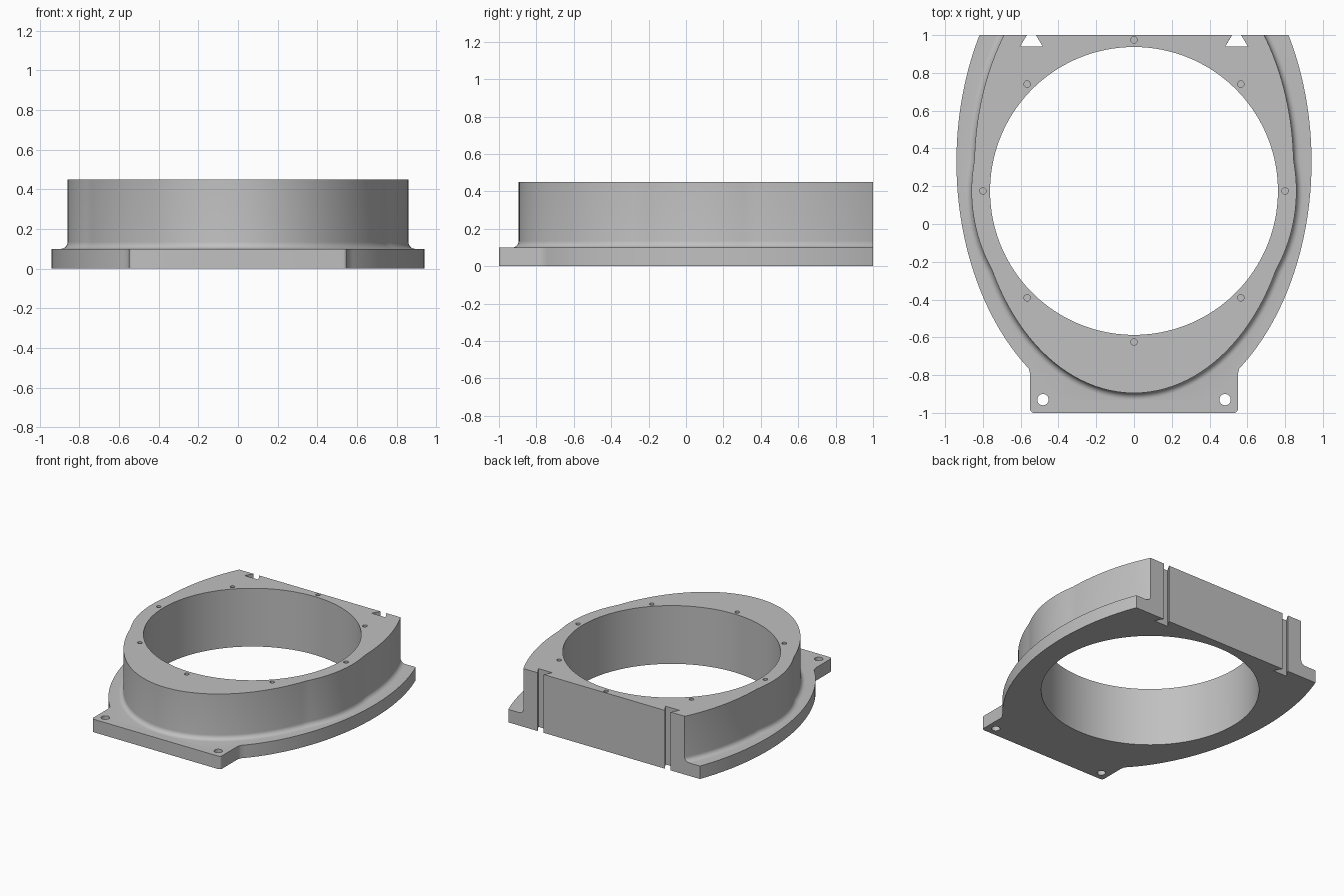
import bpy, bmesh, math
from math import cos, sin, pi, sqrt

if "Cube" in bpy.data.objects:
    bpy.data.objects.remove(bpy.data.objects["Cube"])

BASE_H, TOP, FILLET = 0.10, 0.45, 0.035
BORE_Y = 0.175

grey = bpy.data.materials.new("light_grey")
grey.diffuse_color = (0.53, 0.53, 0.53, 1)
grey.use_nodes = True
grey.node_tree.nodes["Principled BSDF"].inputs["Base Color"].default_value = grey.diffuse_color


def add_loft(bm, rings):
    """Skin a stack of equal-length rings and cap both ends."""
    loops = [[bm.verts.new(p) for p in ring] for ring in rings]
    n = len(loops[0])
    for a, b in zip(loops, loops[1:]):
        for i in range(n):
            j = (i + 1) % n
            bm.faces.new((a[i], a[j], b[j], b[i]))
    bm.faces.new(loops[0][::-1])
    bm.faces.new(loops[-1])


def add_prism(bm, pts, z0, z1):
    add_loft(bm, [[(x, y, z) for x, y in pts] for z in (z0, z1)])


def circle(cx, cy, r, n):
    return [(cx + r * cos(2 * pi * i / n), cy + r * sin(2 * pi * i / n)) for i in range(n)]


def make_object(name, bm):
    bmesh.ops.recalc_face_normals(bm, faces=bm.faces)
    me = bpy.data.meshes.new(name)
    bm.to_mesh(me)
    bm.free()
    me.materials.append(grey)
    ob = bpy.data.objects.new(name, me)
    bpy.context.collection.objects.link(ob)
    return ob


def boolean(target, helper, operation):
    mod = target.modifiers.new("boolean", 'BOOLEAN')
    mod.operation, mod.solver, mod.object = operation, 'EXACT', helper
    bpy.ops.object.select_all(action='DESELECT')
    bpy.context.view_layer.objects.active = target
    target.select_set(True)
    bpy.ops.object.modifier_apply(modifier=mod.name)
    bpy.data.objects.remove(helper, do_unlink=True)


# Mounting flange: elliptical plate with a square tab at the front
right = []
y_start, y_end = 1.2, -0.765
t0, t1 = math.asin((y_start - 0.33) / 1.36), math.asin((y_end - 0.33) / 1.36)
for i in range(61):
    t = t0 + (t1 - t0) * i / 60
    right.append((0.94 * cos(t), 0.33 + 1.36 * sin(t)))
right += [(0.554, -0.777), (0.55, -0.795)]
for i in range(6):
    t = -i * pi / 10
    right.append((0.53 + 0.02 * cos(t), -0.98 + 0.02 * sin(t)))
outline = right + [(-x, y) for x, y in reversed(right)]
bm = bmesh.new()
add_prism(bm, outline, 0, BASE_H)
body = make_object("speaker_mount_ring", bm)


# Raised wall: union of an ellipse and a circle, flared into the flange
def wall_ring(offset, z, n=160):
    a, b, dy = 0.845 + offset, 1.2 + offset, BORE_Y - 0.305
    pts = []
    for i in range(n):
        c, s = cos(2 * pi * i / n), sin(2 * pi * i / n)
        qa = (c / a) ** 2 + (s / b) ** 2
        qb = 2 * s * dy / b ** 2
        qc = (dy / b) ** 2 - 1
        r = max((-qb + sqrt(qb * qb - 4 * qa * qc)) / (2 * qa), 0.86 + offset)
        pts.append((r * c, BORE_Y + r * s, z))
    return pts


rings = [wall_ring(FILLET, 0.05)]
for i in range(7):
    t = i * pi / 12
    rings.append(wall_ring(FILLET * (1 - sin(t)), BASE_H + FILLET * (1 - cos(t))))
rings.append(wall_ring(0, TOP))
bm = bmesh.new()
add_loft(bm, rings)
boolean(body, make_object("raised_wall", bm), 'UNION')

# Flat back
bm = bmesh.new()
add_prism(bm, [(-2, 1), (2, 1), (2, 3), (-2, 3)], -1, 1)
boolean(body, make_object("back_trim", bm), 'DIFFERENCE')

# Bore, blind screw holes, tab holes and dovetail slots
bm = bmesh.new()
add_prism(bm, circle(0, BORE_Y, 0.762, 160), -0.1, 0.6)
for x, y in circle(0, BORE_Y, 0.80, 8):
    add_prism(bm, circle(x, y, 0.017, 16), 0.30, 0.6)
for side in (-1, 1):
    add_prism(bm, circle(side * 0.482, -0.93, 0.03, 24), -0.1, 0.3)
    cx = side * 0.543
    add_prism(bm, [(cx - 0.06, 0.94), (cx + 0.06, 0.94),
                   (cx + 0.012, 1.02), (cx - 0.012, 1.02)], -0.1, 0.6)
boolean(body, make_object("hole_cutters", bm), 'DIFFERENCE')

bpy.ops.object.shade_smooth_by_angle(angle=math.radians(30))
